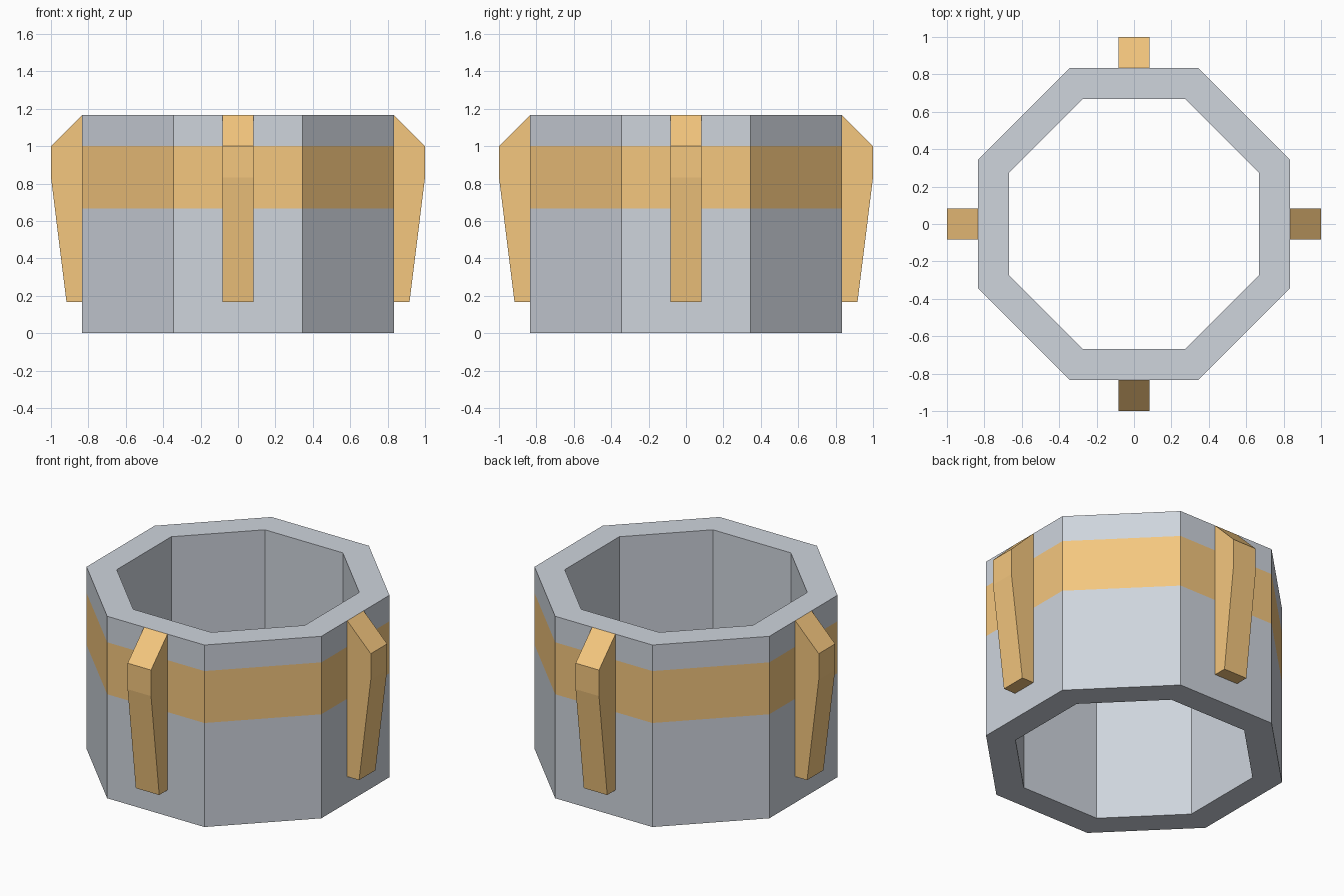
import bpy, bmesh
from math import pi, cos, sin

if "Cube" in bpy.data.objects:
    bpy.data.objects.remove(bpy.data.objects["Cube"])


def material(name, color):
    m = bpy.data.materials.new(name)
    m.diffuse_color = (*color, 1)
    m.use_nodes = True
    m.node_tree.nodes["Principled BSDF"].inputs["Base Color"].default_value = m.diffuse_color
    return m


grey = material("grey", (0.62, 0.66, 0.72))
amber = material("amber", (0.91, 0.57, 0.21))


def make_object(name, bm, mats):
    bmesh.ops.recalc_face_normals(bm, faces=bm.faces)
    me = bpy.data.meshes.new(name)
    bm.to_mesh(me)
    bm.free()
    for m in mats:
        me.materials.append(m)
    ob = bpy.data.objects.new(name, me)
    bpy.context.collection.objects.link(ob)
    return ob


OUT, INN, TOP = 0.833, 0.667, 1.167
SIDES = 8

# Octagonal collar: closed wall section revolved in eight flat sides,
# with the outer middle strip coloured as the flush band
section = [(OUT, 0), (OUT, 0.667), (OUT, 1.0), (OUT, TOP), (INN, TOP), (INN, 0)]
bm = bmesh.new()
rings = []
for i in range(SIDES):
    a = (i + 0.5) * 2 * pi / SIDES
    k = 1 / cos(pi / SIDES)
    rings.append([bm.verts.new((r * k * cos(a), r * k * sin(a), z)) for r, z in section])
for i in range(SIDES):
    p, q = rings[i], rings[(i + 1) % SIDES]
    for j in range(len(section)):
        n = (j + 1) % len(section)
        f = bm.faces.new((p[j], q[j], q[n], p[n]))
        f.material_index = 1 if j == 1 else 0
make_object("octagonal_collar", bm, [grey, amber])

# Four tapered fins on the front, back and side faces
fin = [(OUT, 0.167), (0.917, 0.167), (1.0, 0.833), (1.0, 1.0), (OUT, TOP)]
for i, side in enumerate(("right", "back", "left", "front")):
    bm = bmesh.new()
    a, b = ([bm.verts.new((r, y, z)) for r, z in fin] for y in (-0.083, 0.083))
    bm.faces.new(a)
    bm.faces.new(b[::-1])
    for j in range(len(fin)):
        n = (j + 1) % len(fin)
        bm.faces.new((a[j], b[j], b[n], a[n]))
    ob = make_object(side + "_fin", bm, [amber])
    ob.rotation_euler.z = i * pi / 2
